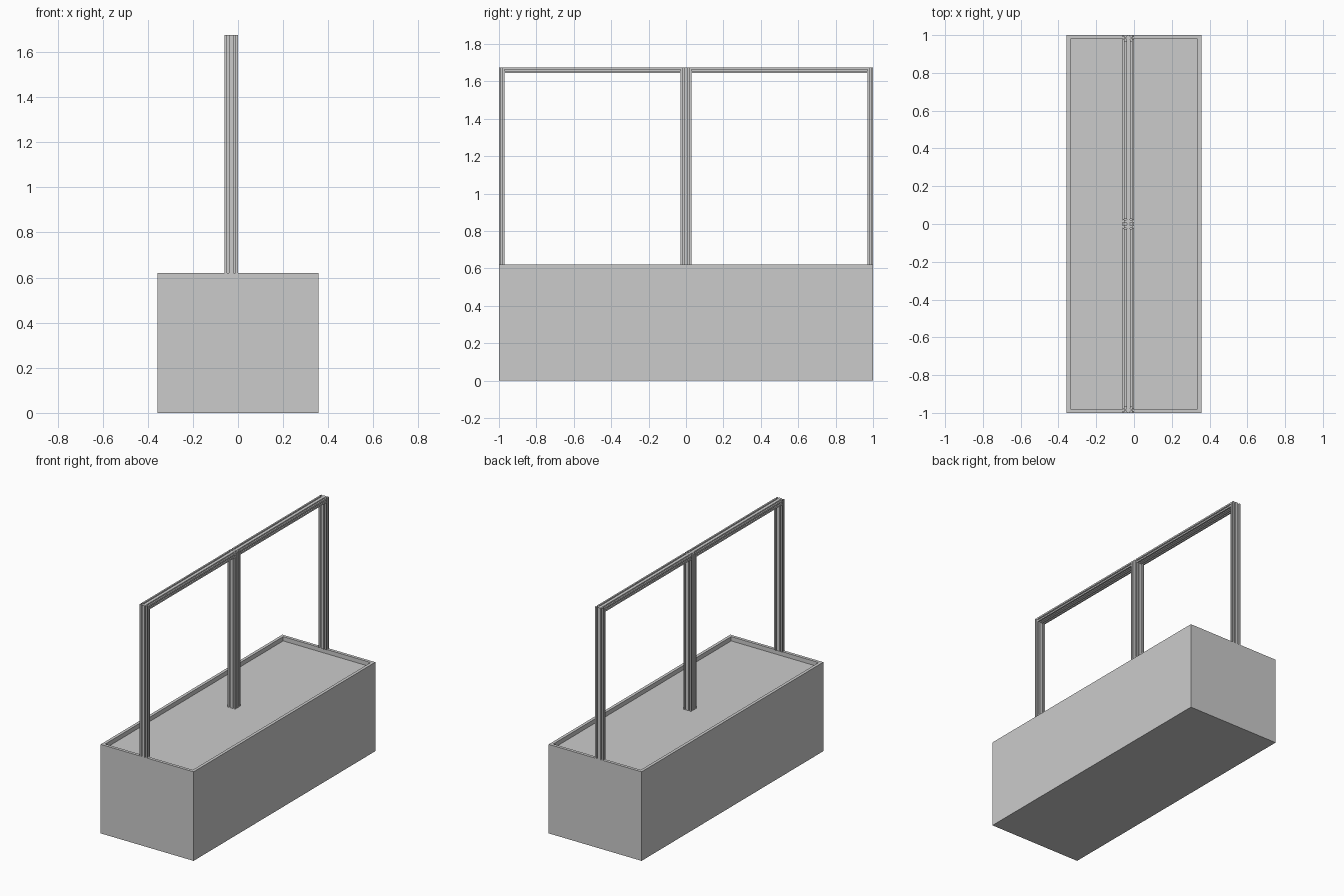
import bpy
import bmesh
from mathutils import Matrix, Vector

cube = bpy.data.objects.get("Cube")
if cube:
    bpy.data.objects.remove(cube, do_unlink=True)

grey = bpy.data.materials.new("plain grey")
grey.use_nodes = True
COLOUR = (0.6, 0.6, 0.6, 1)
grey.diffuse_color = COLOUR
grey.node_tree.nodes["Principled BSDF"].inputs["Base Color"].default_value = COLOUR

HALF_W, HALF_L, BOX_TOP, TOP = 0.358, 1.0, 0.62, 1.675
RIM, RECESS = 0.03, 0.03
S = 0.03                 # side of one square bar cell
FRAME_X = -0.03          # middle of the double-width bars


def add_object(name, bm):
    bmesh.ops.recalc_face_normals(bm, faces=bm.faces)
    mesh = bpy.data.meshes.new(name)
    bm.to_mesh(mesh)
    bm.free()
    mesh.materials.append(grey)
    obj = bpy.data.objects.new(name, mesh)
    bpy.context.collection.objects.link(obj)
    return obj


def slotted_outline():
    """Outline of a 2 x 1 cell bar with a T-shaped slot in each cell side."""
    mouth, inner, lip, depth = 0.004, 0.008, 0.003, 0.009
    slot = [(-mouth, 0), (-mouth, lip), (-inner, lip), (-mouth, depth),
            (mouth, depth), (inner, lip), (mouth, lip), (mouth, 0)]
    # start corner, direction along the side, inward direction, cells
    sides = [((-S, -S / 2), (1, 0), (0, 1), 2), ((S, -S / 2), (0, 1), (-1, 0), 1),
             ((S, S / 2), (-1, 0), (0, -1), 2), ((-S, S / 2), (0, -1), (1, 0), 1)]
    points = []
    for corner, along, inward, cells in sides:
        c, a, n = Vector(corner), Vector(along), Vector(inward)
        points.append(c)
        for i in range(cells):
            points += [c + a * (S * (i + 0.5) + u) + n * v for u, v in slot]
    return points


def slotted_bar(name, start, length, horizontal=False):
    bm = bmesh.new()
    face = bm.faces.new([bm.verts.new((p.x, p.y, 0)) for p in slotted_outline()])
    result = bmesh.ops.extrude_face_region(bm, geom=[face], use_keep_orig=True)
    verts = [v for v in result["geom"] if isinstance(v, bmesh.types.BMVert)]
    bmesh.ops.translate(bm, verts=verts, vec=(0, 0, length))
    if horizontal:
        bm.transform(Matrix.Rotation(-1.5707963, 4, "X"))
    bm.transform(Matrix.Translation(start))
    return add_object(name, bm)


# Planter box with a raised rim round a shallow recess
bm = bmesh.new()
bmesh.ops.create_cube(bm, size=1)
bm.transform(Matrix.Translation((0, 0, BOX_TOP / 2))
             @ Matrix.Diagonal((2 * HALF_W, 2 * HALF_L, BOX_TOP, 1)))
top = max(bm.faces, key=lambda f: f.calc_center_median().z)
bmesh.ops.inset_region(bm, faces=[top], thickness=RIM)
result = bmesh.ops.extrude_face_region(bm, geom=[top])
bmesh.ops.delete(bm, geom=[top], context="FACES_ONLY")
bmesh.ops.translate(bm, vec=(0, 0, -RECESS),
                    verts=[g for g in result["geom"] if isinstance(g, bmesh.types.BMVert)])
add_object("planter_box", bm)

# Upright posts: one at each end, a pair in the middle
end_y = HALF_L - S / 2
for name, y, base in (("front_post", -end_y, BOX_TOP),
                      ("middle_post_front", -S / 2, BOX_TOP - RECESS),
                      ("middle_post_back", S / 2, BOX_TOP - RECESS),
                      ("back_post", end_y, BOX_TOP)):
    slotted_bar(name, (FRAME_X, y, base), TOP - base)

# Top rails between the posts
for name, y in (("front_top_rail", -HALF_L + S), ("back_top_rail", S)):
    slotted_bar(name, (FRAME_X, y, TOP - S / 2), HALF_L - 2 * S, horizontal=True)
